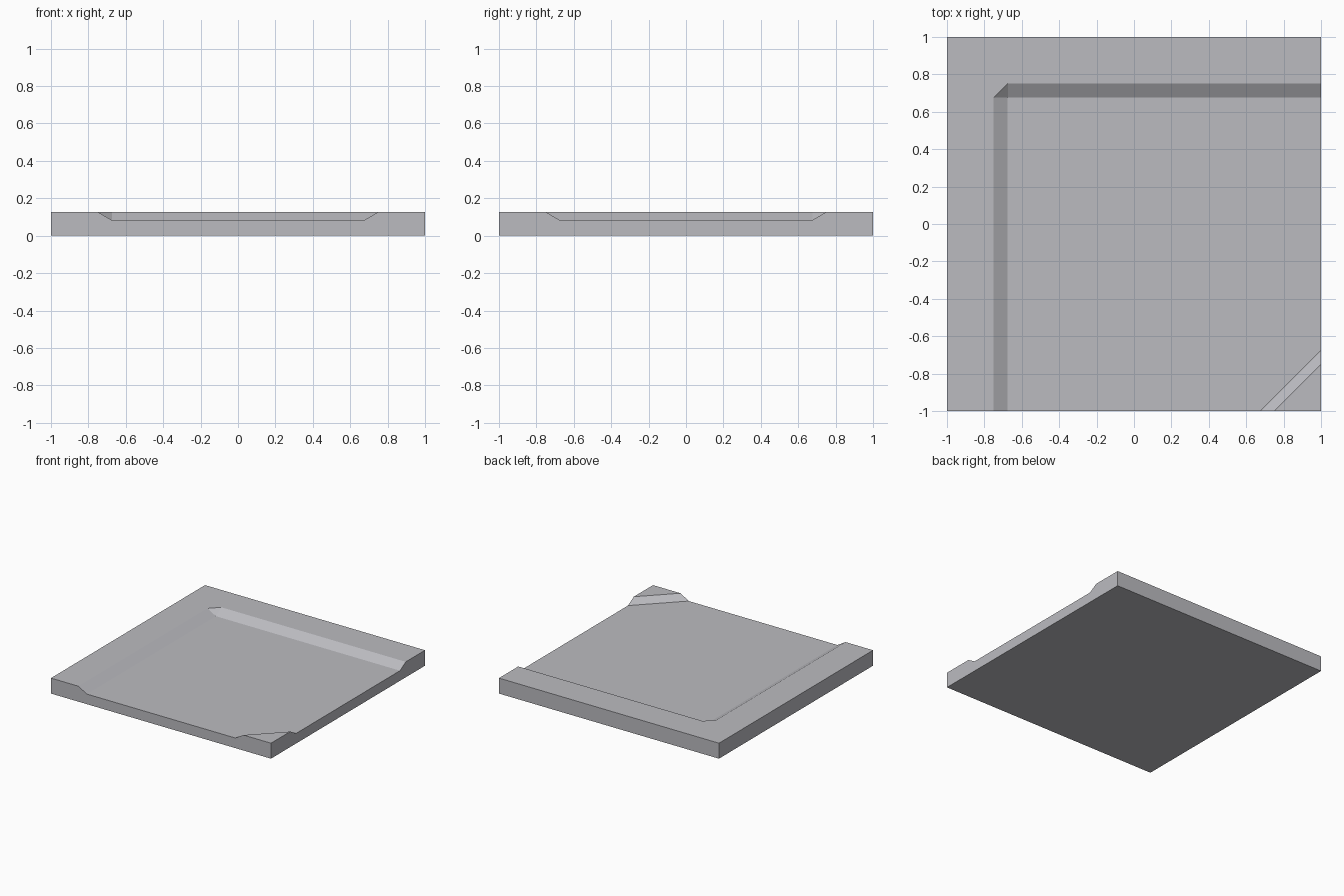
import bpy, bmesh

if "Cube" in bpy.data.objects:
    bpy.data.objects.remove(bpy.data.objects["Cube"])

TOP, LOW = 0.127, 0.083      # rim height and recessed floor height
OUT, INN = 0.75, 0.675       # upper and lower edge of the sloped bank

grey = bpy.data.materials.new("light_grey")
grey.diffuse_color = (0.5, 0.5, 0.53, 1)
grey.use_nodes = True
grey.node_tree.nodes["Principled BSDF"].inputs["Base Color"].default_value = grey.diffuse_color

bm = bmesh.new()


def ring(points, z):
    return [bm.verts.new((x, y, z)) for x, y in points]


square = [(-1, -1), (1, -1), (1, 1), (-1, 1)]
base = ring(square, 0)
fl, fr, br, bl = ring(square, TOP)

# Recessed floor outline and the matching upper edge of the banks
floor = ring([(-INN, -1), (INN, -1), (1, -INN), (1, INN), (-INN, INN)], LOW)
A, B, C, D, E = floor
a, b, c, d, e1, e2 = ring([(-OUT, -1), (OUT, -1), (1, -OUT), (1, OUT),
                           (-INN, OUT), (-OUT, INN)], TOP)

faces = [
    base[::-1], floor,
    # raised L-shaped rim and raised front corner
    [fl, a, e2, e1, d, br, bl], [b, fr, c],
    # sloped banks, with a clipped corner
    [a, A, E, e2], [E, e1, e2], [E, D, d, e1], [B, b, c, C],
    # outer walls following the profile
    [base[0], base[1], fr, b, B, A, a, fl],
    [base[1], base[2], br, d, D, C, c, fr],
    [base[2], base[3], bl, br],
    [base[3], base[0], fl, bl],
]
for f in faces:
    bm.faces.new(f)
bmesh.ops.recalc_face_normals(bm, faces=bm.faces[:])

mesh = bpy.data.meshes.new("ground_tile")
bm.to_mesh(mesh)
bm.free()
mesh.materials.append(grey)
tile = bpy.data.objects.new("ground_tile", mesh)
bpy.context.collection.objects.link(tile)
